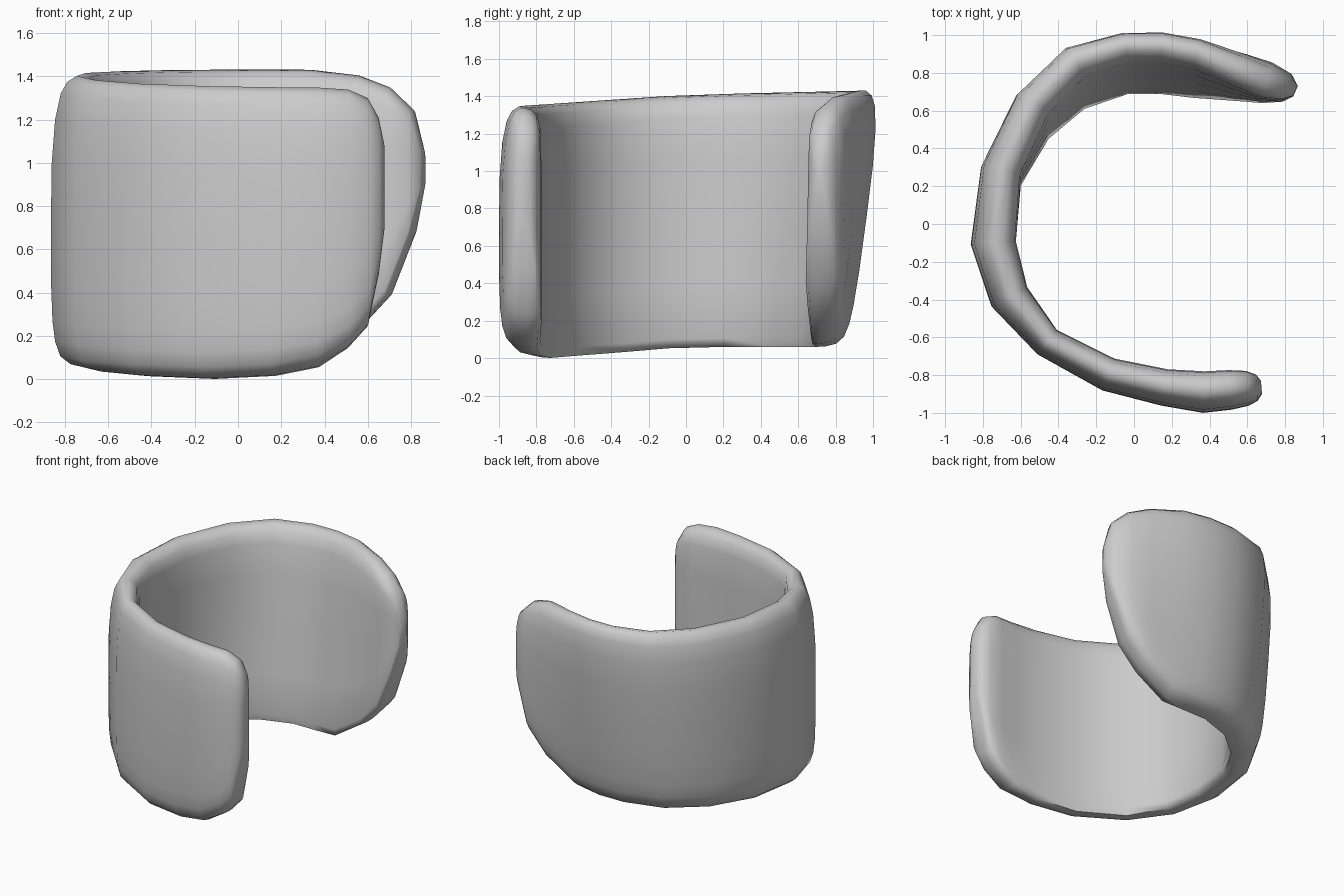
import bpy
import bmesh
import math
from mathutils import Vector

if "Cube" in bpy.data.objects:
    bpy.data.objects.remove(bpy.data.objects["Cube"], do_unlink=True)


def make_material(name, colour):
    material = bpy.data.materials.new(name)
    material.use_nodes = True
    material.diffuse_color = colour
    material.node_tree.nodes["Principled BSDF"].inputs["Base Color"].default_value = colour
    return material


# Centre line of the open band in plan, front to back: x, y, thickness
BODY = [
    (-0.135, -0.797, 0.18), (-0.46, -0.625, 0.165), (-0.66, -0.385, 0.215),
    (-0.745, -0.10, 0.24), (-0.705, 0.265, 0.22), (-0.54, 0.585, 0.22),
    (-0.315, 0.79, 0.215), (-0.05, 0.868, 0.19), (0.145, 0.87, 0.19),
]

# Rounded tips, inwards to outwards: x, y, thickness, top trim, bottom trim
FRONT_TIP = [
    (0.16, -0.865, 0.195, 0.0, 0.015), (0.37, -0.89, 0.22, 0.0, 0.055),
    (0.51, -0.878, 0.21, 0.01, 0.14), (0.60, -0.87, 0.185, 0.05, 0.24),
    (0.65, -0.867, 0.14, 0.14, 0.48), (0.675, -0.865, 0.07, 0.26, 0.68),
]
BACK_TIP = [
    (0.335, 0.84, 0.19, 0.0, 0.015), (0.56, 0.785, 0.205, 0.025, 0.16),
    (0.705, 0.75, 0.205, 0.08, 0.32), (0.81, 0.72, 0.15, 0.18, 0.6),
    (0.855, 0.70, 0.06, 0.36, 0.82),
]

# Cross-section: thickness fraction, height fraction.
# The upper rim is round; the lower rim slopes down to the inner edge.
UPPER = [
    (1.0, 0.0), (0.97, 0.4), (0.84, 0.7), (0.62, 0.88), (0.37, 0.96), (0.0, 1.0),
    (-0.45, 0.985), (-0.78, 0.93), (-0.95, 0.82), (-1.0, 0.5), (-1.0, 0.0),
]
LOWER = [
    (-1.0, -0.5), (-1.0, -0.93), (-0.85, -1.0), (-0.3, -0.995),
    (0.25, -0.975), (0.64, -0.92), (0.84, -0.82), (0.94, -0.68), (1.0, -0.4),
]


def ramp(value, start, end):
    return min(max((value - start) / (end - start), 0.0), 1.0)


def lean(x, y, z):
    # The back of the band leans outwards, and straightens at its tip
    return 0.135 * ramp(y, 0.0, 0.75) * (1 - 0.85 * ramp(x, 0.3, 0.75)) * (z - 0.75)


def build_band(name, material):
    stations = FRONT_TIP[::-1] + [s + (0.0, 0.0) for s in BODY] + BACK_TIP
    points = [Vector((s[0], s[1], 0.0)) for s in stations]
    bm = bmesh.new()
    rings = []
    for i, (x, y, thick, trim_top, trim_bottom) in enumerate(stations):
        tangent = points[min(i + 1, len(points) - 1)] - points[max(i - 1, 0)]
        tangent.normalize()
        outward = Vector((-tangent.y, tangent.x, 0.0))
        if outward.dot(points[i]) < 0:
            outward.negate()
        # Gently rising rims, trimmed towards the tips
        top = 1.408 + (0.026 if y > 0 else 0.068) * y - trim_top
        bottom = max(0.0, 0.06 + 0.074 * min(y, 0.0)) + trim_bottom
        middle, half = (top + bottom) / 2, (top - bottom) / 2
        ring = []
        for u, v in UPPER + LOWER:
            p = points[i] + outward * (u * thick / 2)
            p.z = middle + v * half
            p.y += lean(x, y, p.z)
            ring.append(bm.verts.new(p))
        rings.append(ring)

    # Skin between the rings, and close both tips
    for a, b in zip(rings, rings[1:]):
        for k in range(len(a)):
            n = (k + 1) % len(a)
            bm.faces.new((a[k], a[n], b[n], b[k]))
    bm.faces.new(rings[0])
    bm.faces.new(rings[-1])
    bmesh.ops.recalc_face_normals(bm, faces=bm.faces[:])

    mesh = bpy.data.meshes.new(name)
    bm.to_mesh(mesh)
    bm.free()
    mesh.materials.append(material)
    band = bpy.data.objects.new(name, mesh)
    bpy.context.collection.objects.link(band)
    bpy.context.view_layer.objects.active = band
    band.select_set(True)
    bpy.ops.object.shade_smooth_by_angle(angle=math.radians(75))


grey = make_material("light grey", (0.6, 0.6, 0.6, 1.0))
build_band("open_cuff_band", grey)
